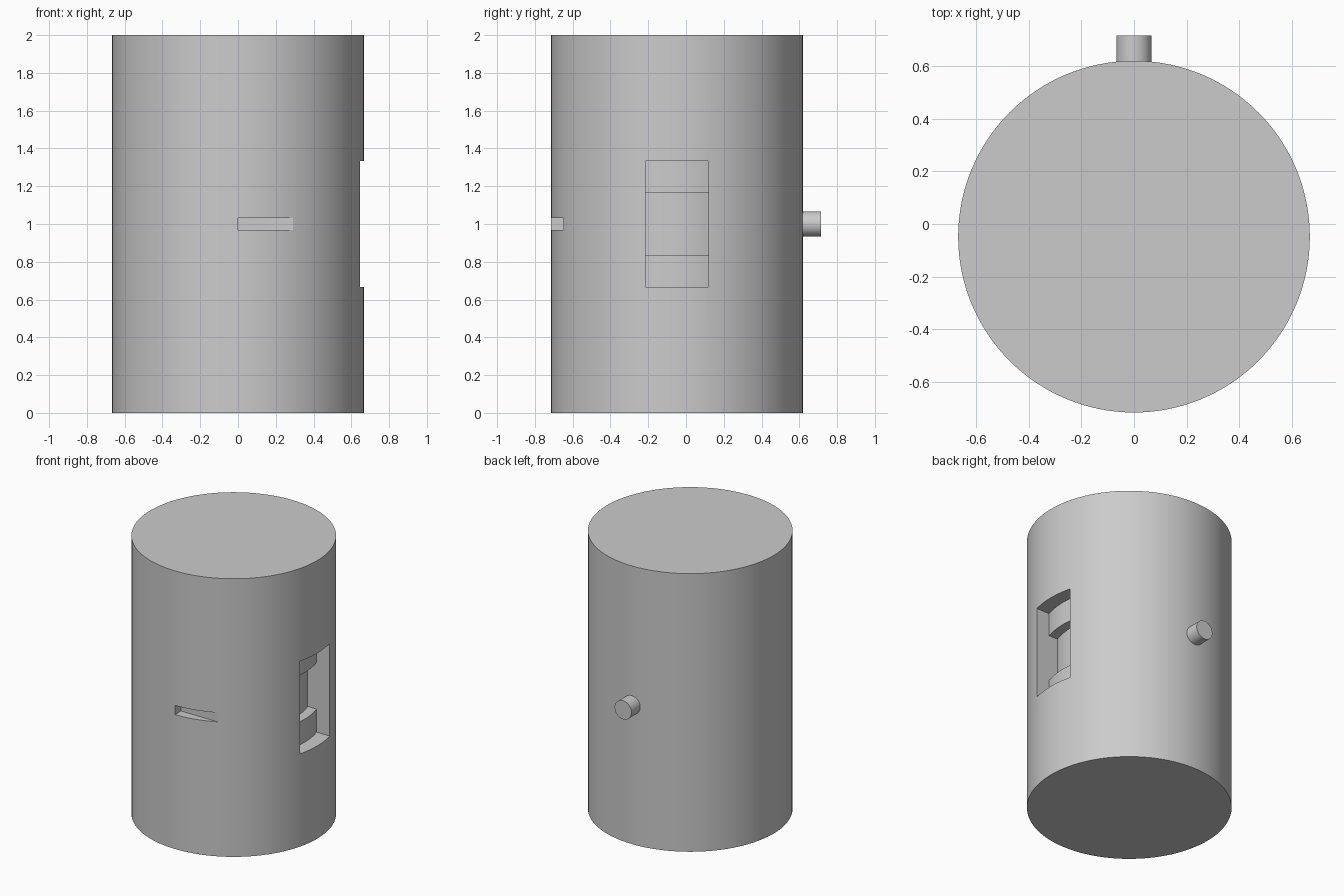
import bpy, bmesh, math

RADIUS, HEIGHT, AXIS_Y = 0.667, 2.0, -0.048

if "Cube" in bpy.data.objects:
    bpy.data.objects.remove(bpy.data.objects["Cube"], do_unlink=True)

grey = bpy.data.materials.new("plain grey")
grey.use_nodes = True
grey.diffuse_color = (0.6, 0.6, 0.6, 1)
grey.node_tree.nodes["Principled BSDF"].inputs["Base Color"].default_value = grey.diffuse_color


def prism(name, profile, z0, z1):
    """Extrude a flat outline, given around the drum axis, from z0 to z1."""
    bm = bmesh.new()
    face = bm.faces.new([bm.verts.new((x, y + AXIS_Y, z0)) for x, y in profile])
    top = bmesh.ops.extrude_face_region(bm, geom=[face])["geom"]
    bmesh.ops.translate(bm, vec=(0, 0, z1 - z0),
                        verts=[v for v in top if isinstance(v, bmesh.types.BMVert)])
    bmesh.ops.recalc_face_normals(bm, faces=bm.faces)
    mesh = bpy.data.meshes.new(name)
    bm.to_mesh(mesh)
    bm.free()
    mesh.materials.append(grey)
    obj = bpy.data.objects.new(name, mesh)
    bpy.context.collection.objects.link(obj)
    return obj


def activate(obj):
    bpy.ops.object.select_all(action='DESELECT')
    obj.select_set(True)
    bpy.context.view_layer.objects.active = obj


def cut(target, cutter):
    cutter.hide_render = True
    mod = target.modifiers.new("cut", 'BOOLEAN')
    mod.operation, mod.solver, mod.object = 'DIFFERENCE', 'EXACT', cutter
    activate(target)
    bpy.ops.object.modifier_apply(modifier=mod.name)
    bpy.data.objects.remove(cutter, do_unlink=True)


def pocket_profile(floor_radius, half_width):
    """Outline open to +x whose inner side follows the drum's curve."""
    reach = math.asin(half_width / floor_radius)
    angles = [reach * (i / 8 - 1) for i in range(17)]
    arc = [(floor_radius * math.cos(a), floor_radius * math.sin(a)) for a in angles]
    return arc + [(0.8, half_width), (0.8, -half_width)]


# Drum
bpy.ops.mesh.primitive_cylinder_add(vertices=128, radius=RADIUS, depth=HEIGHT,
                                    location=(0, AXIS_Y, HEIGHT / 2))
drum = bpy.context.object
drum.name = "drum"
drum.data.materials.append(grey)

# Stepped side pocket: tall shallow recess, then a shorter deep one
cut(drum, prism("shallow_pocket", pocket_profile(0.567, 0.167), 0.667, 1.333))
cut(drum, prism("deep_pocket", pocket_profile(0.5, 0.167), 0.833, 1.167))

# Flat-floored front slot that runs out through the curved wall
cut(drum, prism("front_slot", [(0, -0.6), (0.4, -0.6), (0.4, -0.8), (0, -0.8)], 0.967, 1.033))

# Round peg at the back
bpy.ops.mesh.primitive_cylinder_add(vertices=48, radius=0.067, depth=0.115,
                                    location=(0, 0.6575, 1.0), rotation=(math.pi / 2, 0, 0))
peg = bpy.context.object
peg.name = "back_peg"
peg.data.materials.append(grey)

for part in (drum, peg):
    activate(part)
    bpy.ops.object.shade_smooth_by_angle(angle=math.radians(20))
